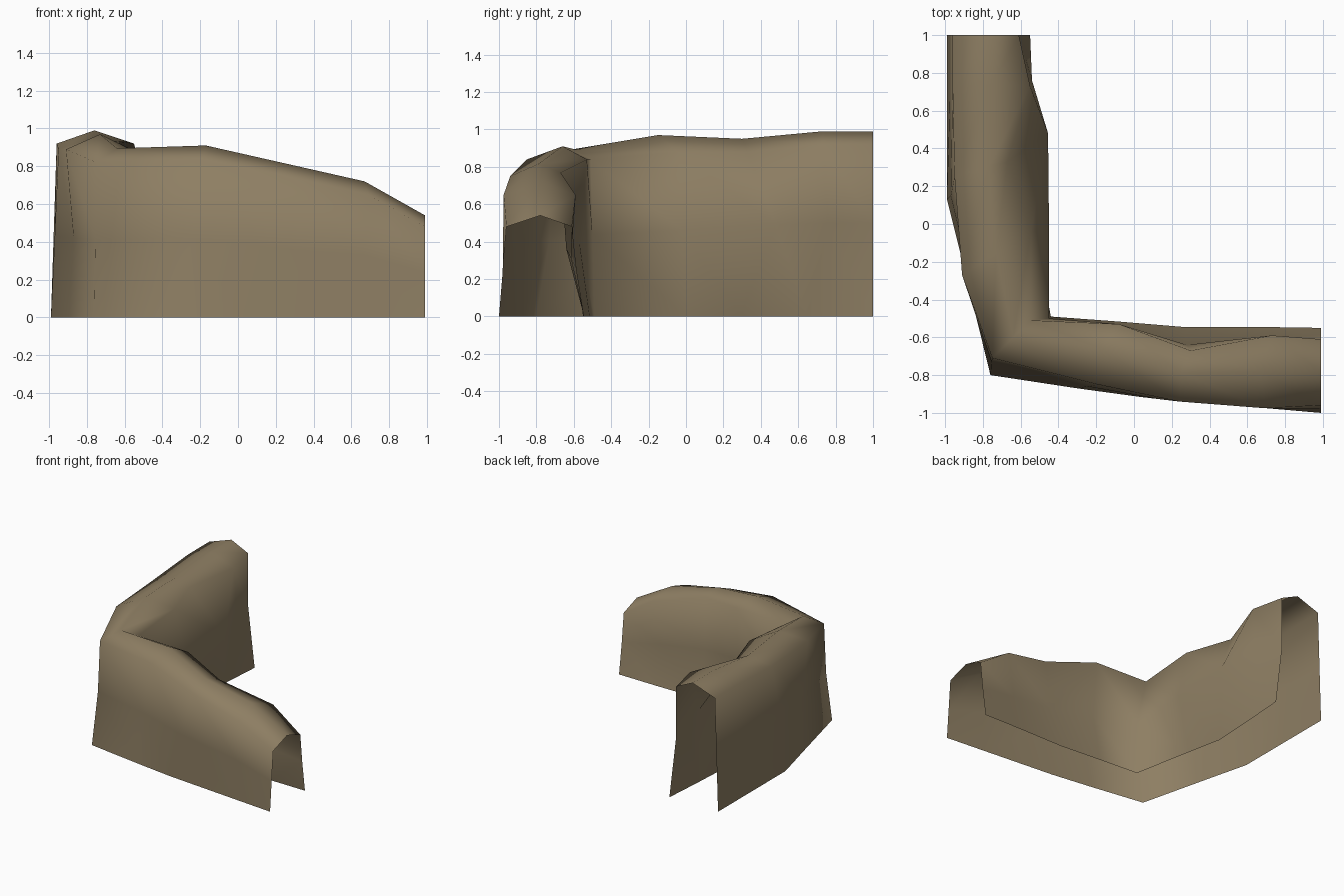
import bpy
from mathutils import Vector

if "Cube" in bpy.data.objects:
    bpy.data.objects.remove(bpy.data.objects["Cube"])

# Cross-sections along the L-shaped ridge, from the front arm's end to the back arm's end:
# outer foot (x, y), outer shoulder, crest, inner shoulder (x, y, z), inner foot (x, y)
STATIONS = [
    ((.99, -1.0), (.99, -.96, .48), (.99, -.78, .54), (.99, -.61, .48), (.99, -.55)),
    ((.65, -.97), (.69, -.975, .65), (.67, -.78, .72), (.73, -.59, .65), (.67, -.545)),
    ((.03, -.915), (.24, -.94, .75), (.25, -.79, .815), (.30, -.67, .77), (.26, -.545)),
    ((-.30, -.87), (-.19, -.85, .84), (-.17, -.66, .91), (-.08, -.53, .84), (-.10, -.515)),
    ((-.76, -.80), (-.75, -.71, .82), (-.64, -.60, .895), (-.545, -.51, .84), (-.44, -.49)),
    ((-.895, -.25), (-.91, -.27, .89), (-.73, -.15, .97), (-.545, -.04, .88), (-.535, 0)),
    ((-.99, .13), (-.95, .25, .89), (-.77, .30, .95), (-.67, .33, .88), (-.595, .29)),
    ((-.99, .60), (-.96, .73, .92), (-.76, .73, .99), (-.55, .73, .92), (-.575, .65)),
    ((-.99, 1.0), (-.96, 1.0, .92), (-.76, 1.0, .99), (-.61, 1.0, .92), (-.55, 1.0)),
]
# Uneven bulges halfway up the inner wall, one per cross-section
INNER_BULGE = [
    (.99, -.585, .25), (.66, -.615, .31), (.28, -.64, .36), (-.08, -.57, .40),
    (-.45, -.50, .44), (-.45, -.02, .46), (-.455, .48, .49), (-.54, .76, .50), (-.61, 1.0, .50),
]
# Dents halfway up the outer wall, around the corner only
OUTER_DENT = {4: (-.755, -.73, .41), 5: (-.87, -.27, .42), 6: (-.97, .15, .43)}


def section(k, outer_foot, outer, crest, inner, inner_foot):
    """Arch of seven points from the outer foot over the crest to the inner foot."""
    a, b, o = Vector((*outer_foot, 0)), Vector((*inner_foot, 0)), Vector(outer)
    mid = Vector(OUTER_DENT[k]) if k in OUTER_DENT else a.lerp(o, .5)
    return [a, mid, o, Vector(crest), Vector(inner), Vector(INNER_BULGE[k]), b]


# Ridge shell, open underneath and at both ends
verts = [p for k, s in enumerate(STATIONS) for p in section(k, *s)]
n = 7
faces = []
for i in range(len(STATIONS) - 1):
    for j in range(n - 1):
        a, b, c, d = i * n + j, i * n + j + 1, (i + 1) * n + j + 1, (i + 1) * n + j
        if j != 4:
            faces.append((a, b, c, d))
        elif i in (2, 6):  # inner upper wall: creases run shoulder to bulge
            faces += [(a, b, d), (b, c, d)]
        else:
            faces += [(a, b, c), (a, c, d)]
mesh = bpy.data.meshes.new("corner_ridge")
mesh.from_pydata(verts, [], faces)
mesh.polygons.foreach_set("use_smooth", [True] * len(faces))
mesh.update()

earth = bpy.data.materials.new("earth_brown")
earth.diffuse_color = (.27, .21, .125, 1)
earth.use_nodes = True
earth.node_tree.nodes["Principled BSDF"].inputs["Base Color"].default_value = earth.diffuse_color
mesh.materials.append(earth)

ridge = bpy.data.objects.new("corner_ridge", mesh)
bpy.context.collection.objects.link(ridge)
